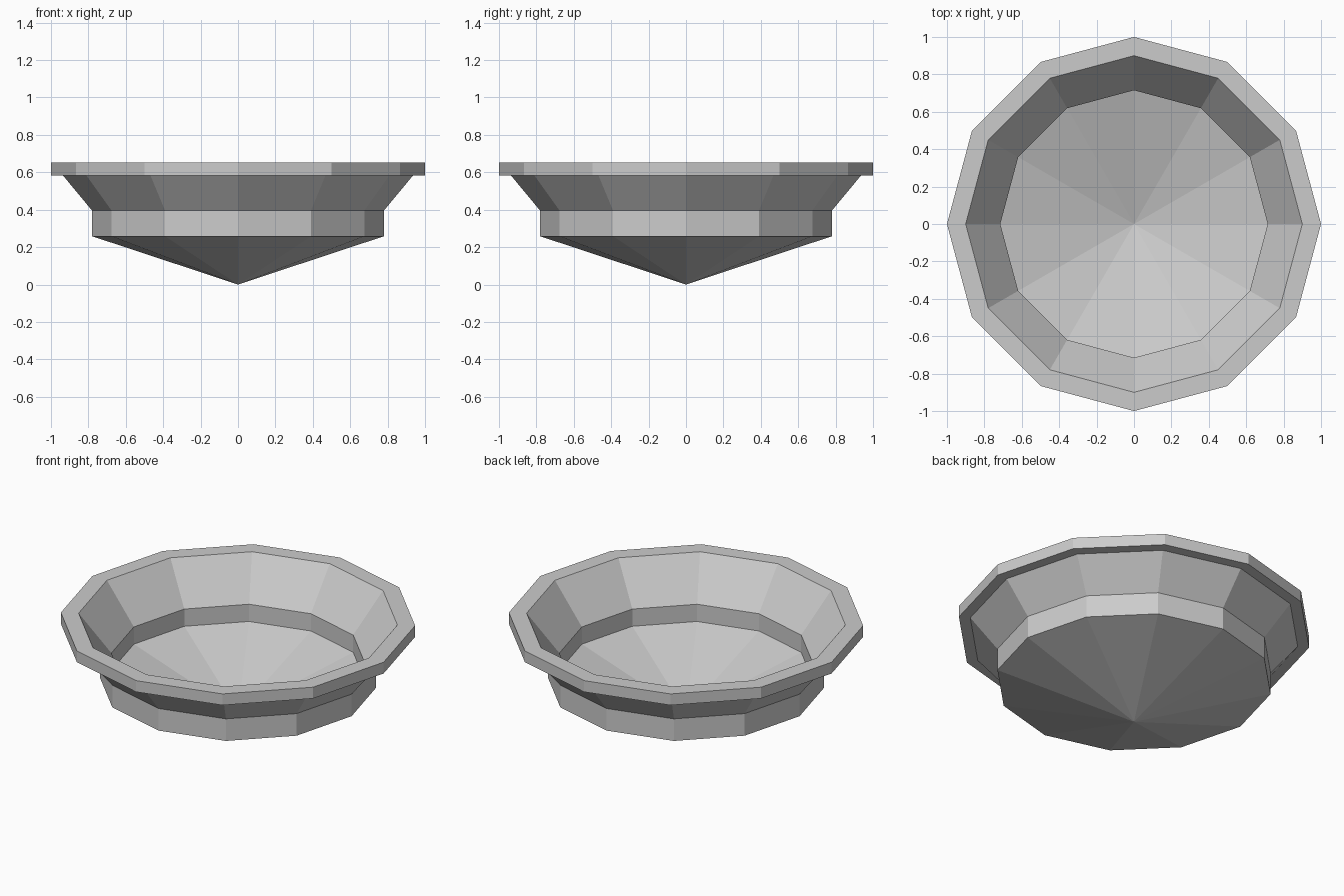
import bpy, bmesh
from math import cos, sin, tau

if "Cube" in bpy.data.objects:
    bpy.data.objects.remove(bpy.data.objects["Cube"])

SIDES = 12
# closed cross-section (radius, height): outer tip, collar, flare, rim, inside, inner tip
PROFILE = [(0, 0), (0.78, 0.258), (0.78, 0.395), (0.935, 0.582), (1.0, 0.582),
           (1.0, 0.652), (0.9, 0.652), (0.715, 0.412), (0.715, 0.305), (0, 0.07)]


def lathe(name, profile, sides):
    bm = bmesh.new()
    rings = []
    for r, z in profile:
        if r == 0:
            rings.append([bm.verts.new((0, 0, z))] * sides)
        else:
            rings.append([bm.verts.new((r * cos(tau * i / sides), r * sin(tau * i / sides), z))
                          for i in range(sides)])
    for a, b in zip(rings, rings[1:]):
        for i in range(sides):
            j = (i + 1) % sides
            # drop repeated tip vertices so the cones become triangles
            bm.faces.new(dict.fromkeys((a[i], a[j], b[j], b[i])))
    bmesh.ops.recalc_face_normals(bm, faces=bm.faces[:])
    # make sure the outer cone faces downward
    bm.faces.ensure_lookup_table()
    if bm.faces[0].normal.z > 0:
        bmesh.ops.reverse_faces(bm, faces=bm.faces[:])
    mesh = bpy.data.meshes.new(name)
    bm.to_mesh(mesh)
    bm.free()
    obj = bpy.data.objects.new(name, mesh)
    bpy.context.collection.objects.link(obj)
    return obj


# twelve-sided bowl with stepped collar and flat rim
lathe("bowl", PROFILE, SIDES)
